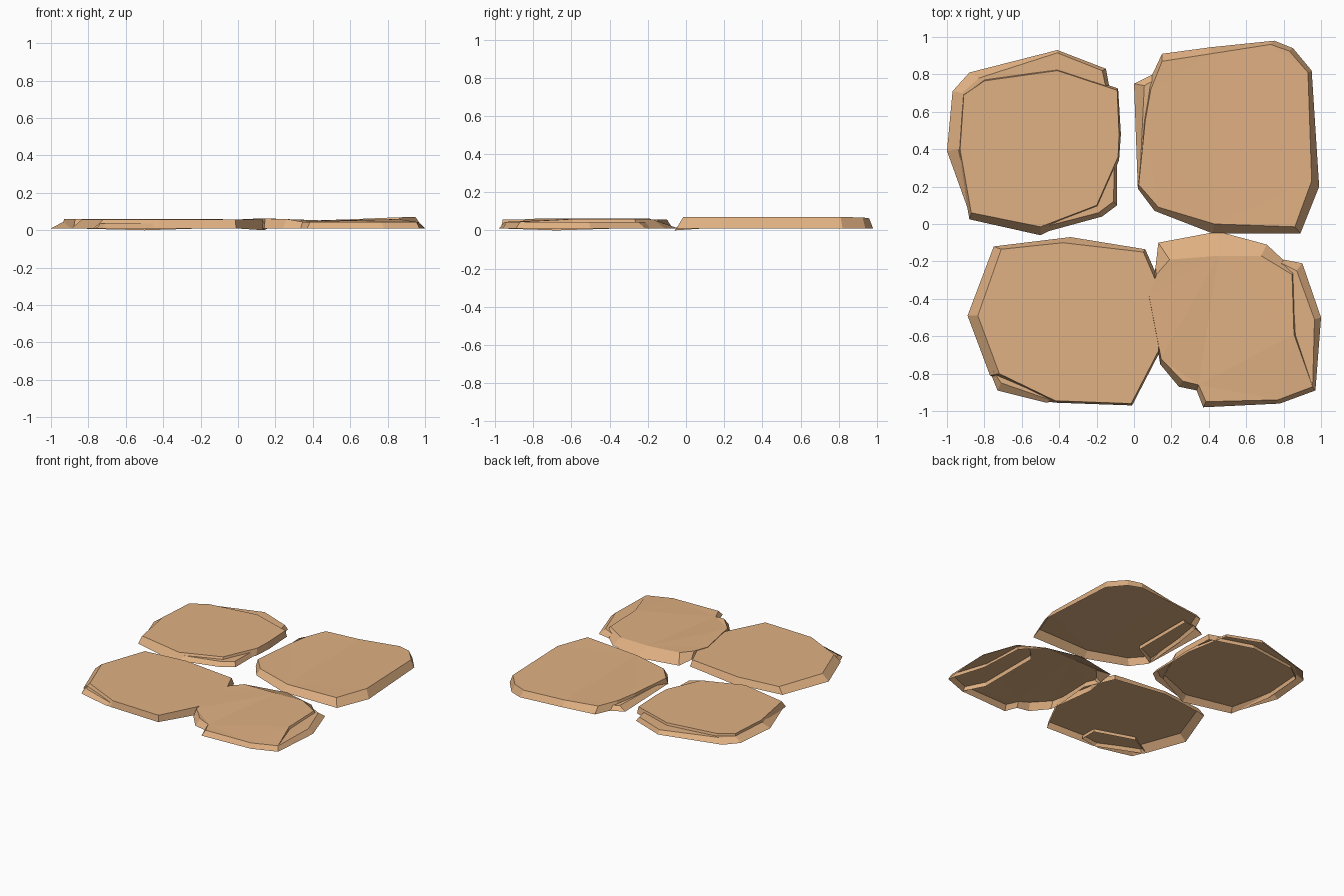
import bpy, bmesh

stone = bpy.data.materials.new("warm tan stone")
stone.diffuse_color = (0.745, 0.437, 0.225, 1)


def slab(name, rim, top, height, low_point=None):
    """Open-bottomed stone shell: sloped sides from the rim up to a top face."""
    bm = bmesh.new()
    low = [bm.verts.new((x, y, 0 if i == low_point else 0.01)) for i, (x, y) in enumerate(rim)]
    up = [bm.verts.new((x, y, height(x, y) if callable(height) else height)) for x, y in top]
    n = len(rim)
    for i in range(n):
        j = (i + 1) % n
        bm.faces.new((low[i], low[j], up[j], up[i]))
    cap = bm.faces.new(up)
    bm.normal_update()
    if cap.normal.z < 0:
        bmesh.ops.reverse_faces(bm, faces=bm.faces)
    bmesh.ops.triangulate(bm, faces=[cap])
    me = bpy.data.meshes.new(name)
    bm.to_mesh(me)
    bm.free()
    me.materials.append(stone)
    ob = bpy.data.objects.new(name, me)
    bpy.context.collection.objects.link(ob)


def dished(right_rise):
    """Top height: a shallow dip along x = 0.47, higher at the right."""
    def f(x, y):
        if x > .47:
            return .05 + right_rise * min(1, (x - .47) / .4)
        return .05 + .01 * min(1, max(0, (.47 - x) / .25))
    return f


# back left stone: lower ledge and upper plate
slab("back_left_ledge",
     [(-1, .39), (-.97, .71), (-.88, .81), (-.41, .93), (-.15, .83), (-.09, .5), (-.09, .10), (-.17, .04), (-.5, -.05), (-.87, .03)],
     [(-.94, .4), (-.92, .7), (-.83, .78), (-.41, .915), (-.17, .82), (-.1, .5), (-.11, .12), (-.19, .06), (-.5, -.02), (-.86, .06)], .042)
slab("back_left_plate",
     [(-.94, .36), (-.915, .69), (-.8, .78), (-.41, .83), (-.085, .725), (-.07, .48), (-.08, .34), (-.19, .09), (-.5, -.06), (-.88, .025)],
     [(-.93, .40), (-.91, .69), (-.8, .765), (-.41, .82), (-.09, .715), (-.08, .48), (-.085, .36), (-.2, .1), (-.5, -.015), (-.87, .06)], .06, 8)

# back right stone: side spur and dished plate
slab("back_right_spur",
     [(0, .75), (.1, .8), (.2, .8), (.2, .3), (.02, .2)],
     [(.055, .74), (.11, .77), (.2, .78), (.2, .3), (.03, .22)], .04)
slab("back_right_plate",
     [(.02, .19), (.05, .56), (.08, .76), (.15, .91), (.41, .945), (.75, .98), (.85, .94), (.95, .82), (.99, .2), (.89, -.05), (.42, -.05), (.11, .07)],
     [(.025, .21), (.06, .55), (.09, .72), (.15, .87), (.41, .91), (.73, .96), (.83, .925), (.93, .81), (.95, .23), (.86, -.015), (.43, 0), (.13, .09)],
     dished(.02))

# front left stone: corner ledge and plate
slab("front_left_ledge",
     [(-.77, -.79), (-.73, -.89), (-.47, -.955), (-.3, -.93), (-.3, -.8), (-.6, -.7)],
     [(-.75, -.79), (-.71, -.85), (-.45, -.94), (-.3, -.92), (-.3, -.8), (-.6, -.7)], .035)
slab("front_left_plate",
     [(-.89, -.49), (-.75, -.12), (-.34, -.07), (.06, -.135), (.16, -.36), (.14, -.68), (-.01, -.97), (-.43, -.955), (-.77, -.81)],
     [(-.835, -.49), (-.71, -.135), (-.38, -.10), (.05, -.15), (.14, -.36), (.13, -.68), (-.015, -.96), (-.42, -.945), (-.72, -.8)], .058, 5)

# front right stone: right ledge and notched plate
slab("front_right_ledge",
     [(.7, -.3), (.8, -.19), (.9, -.21), (1, -.5), (.97, -.89), (.78, -.955), (.7, -.8)],
     [(.7, -.3), (.79, -.21), (.87, -.25), (.965, -.51), (.955, -.87), (.77, -.94), (.7, -.8)], .044)
slab("front_right_plate",
     [(.09, -.37), (.115, -.23), (.13, -.10), (.45, -.04), (.71, -.11), (.86, -.25), (.88, -.6), (.97, -.89), (.78, -.96), (.37, -.98), (.335, -.89), (.24, -.87), (.14, -.75)],
     [(.08, -.38), (.12, -.27), (.19, -.19), (.45, -.17), (.68, -.17), (.845, -.27), (.855, -.59), (.955, -.87), (.77, -.94), (.385, -.95), (.345, -.86), (.26, -.84), (.145, -.72)],
     lambda x, y: dished(.008)(x, y) + .002 if y > -.86 else .045)
